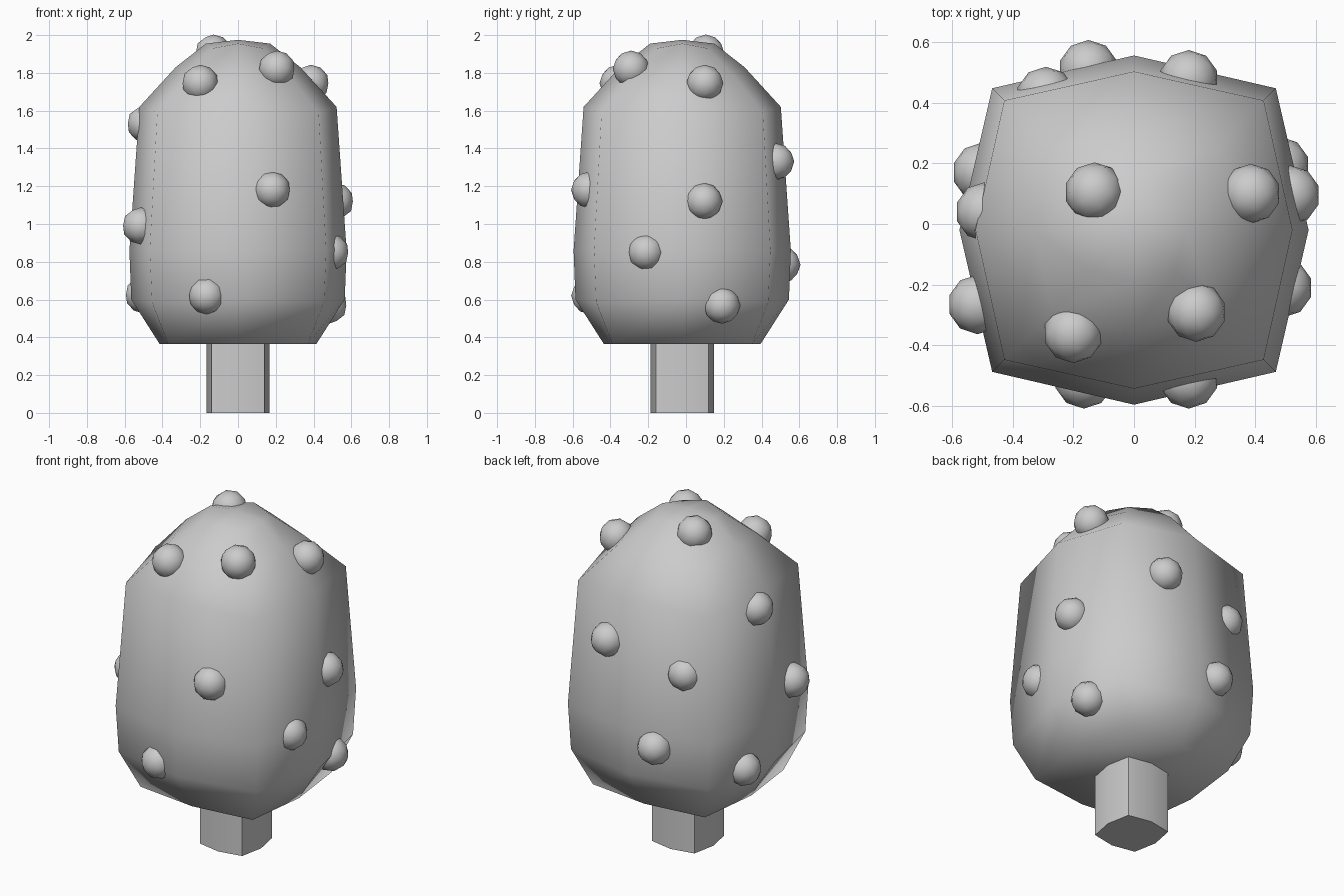
import bpy, bmesh

if "Cube" in bpy.data.objects:
    bpy.data.objects.remove(bpy.data.objects["Cube"])

CY = -0.02  # shared axis of trunk and crown


def loft(name, rings, apex=None, smooth=True):
    """Stack eight-sided rounded-square rings: (mid, mid_z, corner, corner_z)."""
    bm = bmesh.new()
    loops = []
    for m, mz, q, qz in rings:
        pts = [(m, 0, mz), (q, q, qz), (0, m, mz), (-q, q, qz),
               (-m, 0, mz), (-q, -q, qz), (0, -m, mz), (q, -q, qz)]
        loops.append([bm.verts.new((x, y + CY, z)) for x, y, z in pts])
    for a, b in zip(loops, loops[1:]):
        for i in range(8):
            j = (i + 1) % 8
            bm.faces.new((a[i], a[j], b[j], b[i]))
    bm.faces.new(loops[0][::-1])
    if apex is None:
        bm.faces.new(loops[-1])
    else:
        tip = bm.verts.new((0, CY, apex))
        for i in range(8):
            bm.faces.new((loops[-1][i], loops[-1][(i + 1) % 8], tip))
    bmesh.ops.recalc_face_normals(bm, faces=bm.faces)
    me = bpy.data.meshes.new(name)
    bm.to_mesh(me)
    bm.free()
    ob = bpy.data.objects.new(name, me)
    bpy.context.collection.objects.link(ob)
    bpy.ops.object.select_all(action='DESELECT')
    ob.select_set(True)
    bpy.context.view_layer.objects.active = ob
    bpy.ops.object.shade_smooth_by_angle(angle=1.15)
    return ob


# Trunk
loft("trunk", [(0.167, 0, 0.14, 0), (0.167, 0.42, 0.14, 0.42)])

# Crown: rounded block of foliage
loft("crown", [
    (0.415, 0.365, 0.37, 0.365),
    (0.565, 0.60, 0.455, 0.585),
    (0.575, 0.86, 0.467, 0.86),
    (0.522, 1.62, 0.427, 1.59),
    (0.33, 1.83, 0.268, 1.79),
    (0.17, 1.955, 0.135, 1.93),
], apex=1.975)

# Fruit: small balls half sunk into the crown
fruit = [
    # front
    (-0.165, -0.51, 0.62), (0.18, -0.51, 1.18), (-0.20, -0.36, 1.745), (0.205, -0.29, 1.82),
    # right
    (0.385, 0.10, 1.745), (0.515, 0.095, 1.12), (0.49, -0.21, 0.85), (0.48, 0.19, 0.57),
    # back
    (0.18, 0.475, 1.33), (-0.15, 0.508, 0.785), (-0.29, 0.42, 1.23),
    # left
    (-0.49, 0.04, 1.53), (-0.515, -0.265, 0.99), (-0.50, 0.17, 0.625),
    # top
    (-0.13, 0.105, 1.905),
]
for i, p in enumerate(fruit):
    bpy.ops.mesh.primitive_ico_sphere_add(subdivisions=2, radius=0.098, location=p)
    bpy.context.object.name = f"fruit_{i + 1}"
    bpy.ops.object.shade_smooth()
